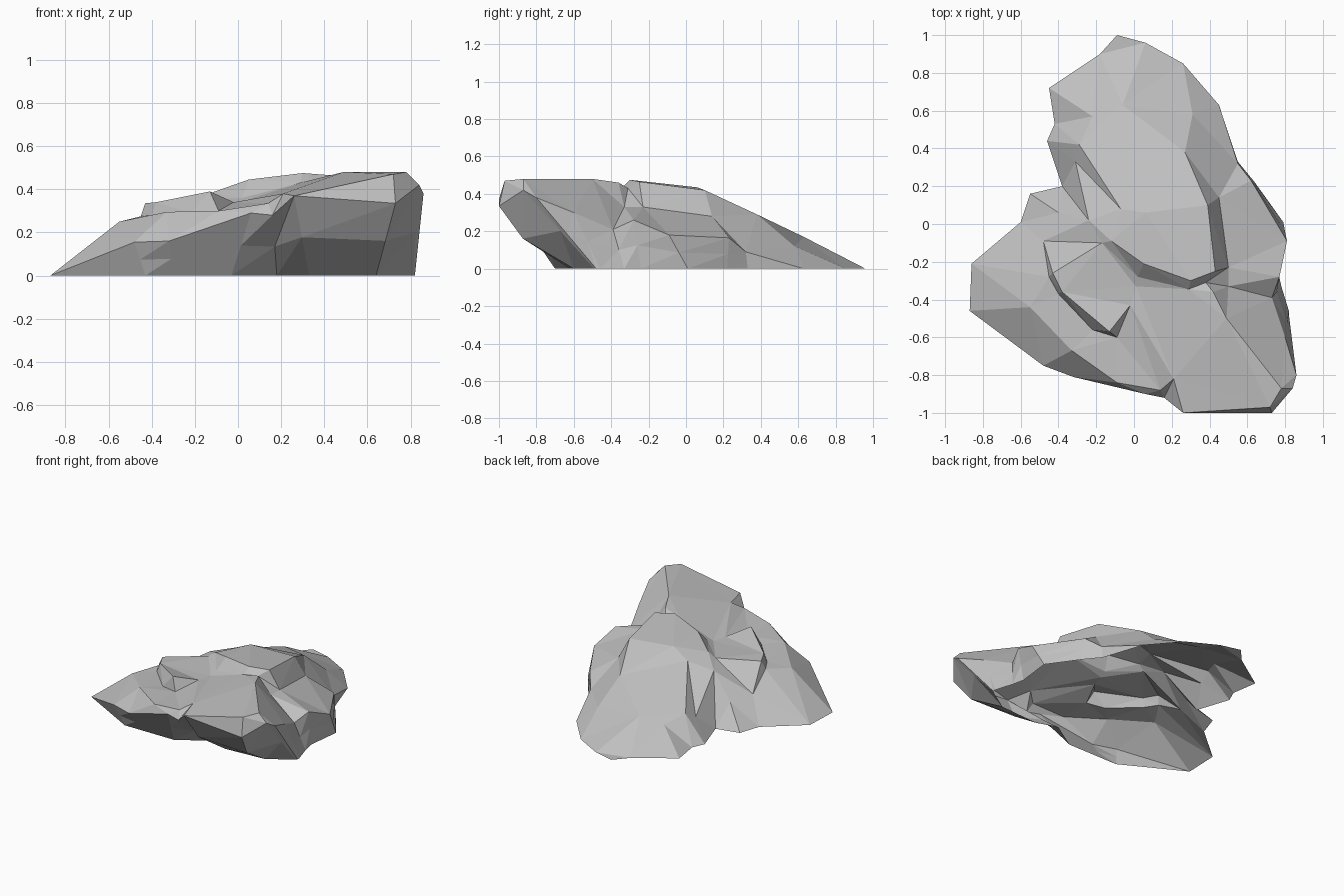
import bpy
import bmesh
from mathutils import Vector
from mathutils.geometry import delaunay_2d_cdt

default_cube = bpy.data.objects.get("Cube")
if default_cube:
    bpy.data.objects.remove(default_cube, do_unlink=True)

points = []       # surface points of the boulder
break_lines = []  # index pairs that must stay as mesh edges


def add_break_line(*line, closed=False):
    """Add a crease that the facets of the rock must follow."""
    first = len(points)
    points.extend(Vector(p) for p in line)
    last = len(points) - 1
    break_lines.extend((i, i + 1) for i in range(first, last))
    if closed:
        break_lines.append((last, first))


def add_peaks(*peaks):
    """Add loose facet corners."""
    points.extend(Vector(p) for p in peaks)


def make_material(name, colour):
    material = bpy.data.materials.new(name)
    material.use_nodes = True
    material.diffuse_color = colour
    shader = material.node_tree.nodes["Principled BSDF"]
    shader.inputs["Base Color"].default_value = colour
    shader.inputs["Roughness"].default_value = 0.9
    return material


# Overhanging rim, from the back right corner round the front to the left
overhang_rim = [
    (.55, .32, .09), (.62, .23, .165), (.81, -.09, .18),
    (.77, -.28, .26), (.73, -.39, .21), (.8, -.6, .3), (.86, -.8, .38),
    (.84, -.87, .42), (.73, -1, .335), (.26, -1, .37), (.16, -.92, .28),
    (.06, -.9, .29), (-.32, -.81, .16), (-.48, -.75, .155),
]
# Where each rim point meets the ground
overhang_foot = [
    (.55, .33), (.64, .22), (.79, .01), (.76, -.24),
    (.78, -.33), (.82, -.46), (.82, -.48), (.81, -.49), (.64, -.6),
    (.33, -.62), (.18, -.57), (-.03, -.7), (-.3, -.7), (-.43, -.7),
]
# Thin edge that runs out directly onto the ground
ground_edge = [
    (-.87, -.46), (-.86, -.21), (-.6, .01), (-.55, .16), (-.38, .2),
    (-.46, .44), (-.42, .53), (-.45, .72), (-.18, .9), (-.09, 1),
    (.06, .96), (.26, .85), (.45, .63),
]
outline = overhang_rim + [(x, y, 0) for x, y in ground_edge]
add_break_line(*outline, closed=True)

# Back slab: upper lip, foot of its step, and sloping top
add_break_line((-.29, .42, .17), (-.07, .08, .37), (-.12, -.09, .385),
               (.05, -.21, .445), (.3, -.3, .475), (.43, -.25, .465),
               (.39, .1, .42), (.27, .38, .29), (.31, .58, .12))
add_break_line((-.31, .33, .12), (-.24, .02, .32), (-.17, -.1, .35),
               (.02, -.28, .36), (.29, -.345, .43), (.38, -.31, .43),
               (.5, -.23, .33), (.45, .14, .28))
add_peaks((-.06, .63, .17), (-.22, .57, .13), (.06, .06, .435))

# Left shelf: upper lip, foot of its step, and outer apron
add_break_line((-.4, .06, .15), (-.48, -.09, .17), (-.43, -.26, .335),
               (-.38, -.36, .34), (-.13, -.57, .39), (-.02, -.43, .34))
add_break_line((-.45, -.28, .275), (-.4, -.37, .28), (-.22, -.56, .29),
               (-.09, -.6, .3))
add_break_line((-.55, -.44, .25), (-.33, -.67, .295), (-.09, -.84, .3),
               (.14, -.88, .335), (-.02, -.43, .34))

# Front block: left lip and high crest
add_break_line((.01, -.33, .34), (.21, -.82, .38), (.72, -.97, .47),
               (.78, -.87, .48), (.49, -.5, .48), (.42, -.36, .46))
add_peaks((.5, -.33, .33))

# Facet the upper surface inside the outline
flat = [p.to_2d() for p in points]
flat_verts, _, triangles, origins, _, _ = delaunay_2d_cdt(
    flat, break_lines, [], 1, 0.0001)

bm = bmesh.new()
surface = []
index_to_vert = {}
for position, sources in zip(flat_verts, origins):
    if sources:
        height = points[sources[0]].z
    else:
        height = min(points, key=lambda p: (p.to_2d() - position).length).z
    vert = bm.verts.new((position.x, position.y, height))
    surface.append(vert)
    for source in sources:
        index_to_vert[source] = vert
for triangle in triangles:
    bm.faces.new([surface[i] for i in triangle])


# Undercut walls: rim to a middle band, then down to the ground
rim_ring = [index_to_vert[i] for i in range(len(overhang_rim))]
foot_ring = [bm.verts.new((x, y, 0)) for x, y in overhang_foot]
middle_ring = []
for rim, foot in zip(rim_ring, foot_ring):
    middle = foot.co.lerp(rim.co, 0.48)
    if rim.co.y < -0.95:  # the front of the block bulges
        middle.y -= 0.08
    middle_ring.append(bm.verts.new(middle))


def bridge(upper, lower):
    for i in range(len(upper) - 1):
        bm.faces.new((upper[i], lower[i], lower[i + 1]))
        bm.faces.new((upper[i], lower[i + 1], upper[i + 1]))


bridge(rim_ring, middle_ring)
bridge(middle_ring, foot_ring)

# Close the wall ends against the thin ground edge
after_rim = index_to_vert[len(overhang_rim)]
before_rim = index_to_vert[len(outline) - 1]
for end, tip in ((-1, after_rim), (0, before_rim)):
    bm.faces.new((rim_ring[end], middle_ring[end], tip))
    bm.faces.new((middle_ring[end], foot_ring[end], tip))

bmesh.ops.recalc_face_normals(bm, faces=bm.faces)
if sum(f.normal.z * f.calc_area() for f in bm.faces) < 0:
    bmesh.ops.reverse_faces(bm, faces=bm.faces)

mesh = bpy.data.meshes.new("boulder")
bm.to_mesh(mesh)
bm.free()
mesh.materials.append(make_material("stone grey", (.53, .53, .53, 1)))
boulder = bpy.data.objects.new("boulder", mesh)
bpy.context.collection.objects.link(boulder)
